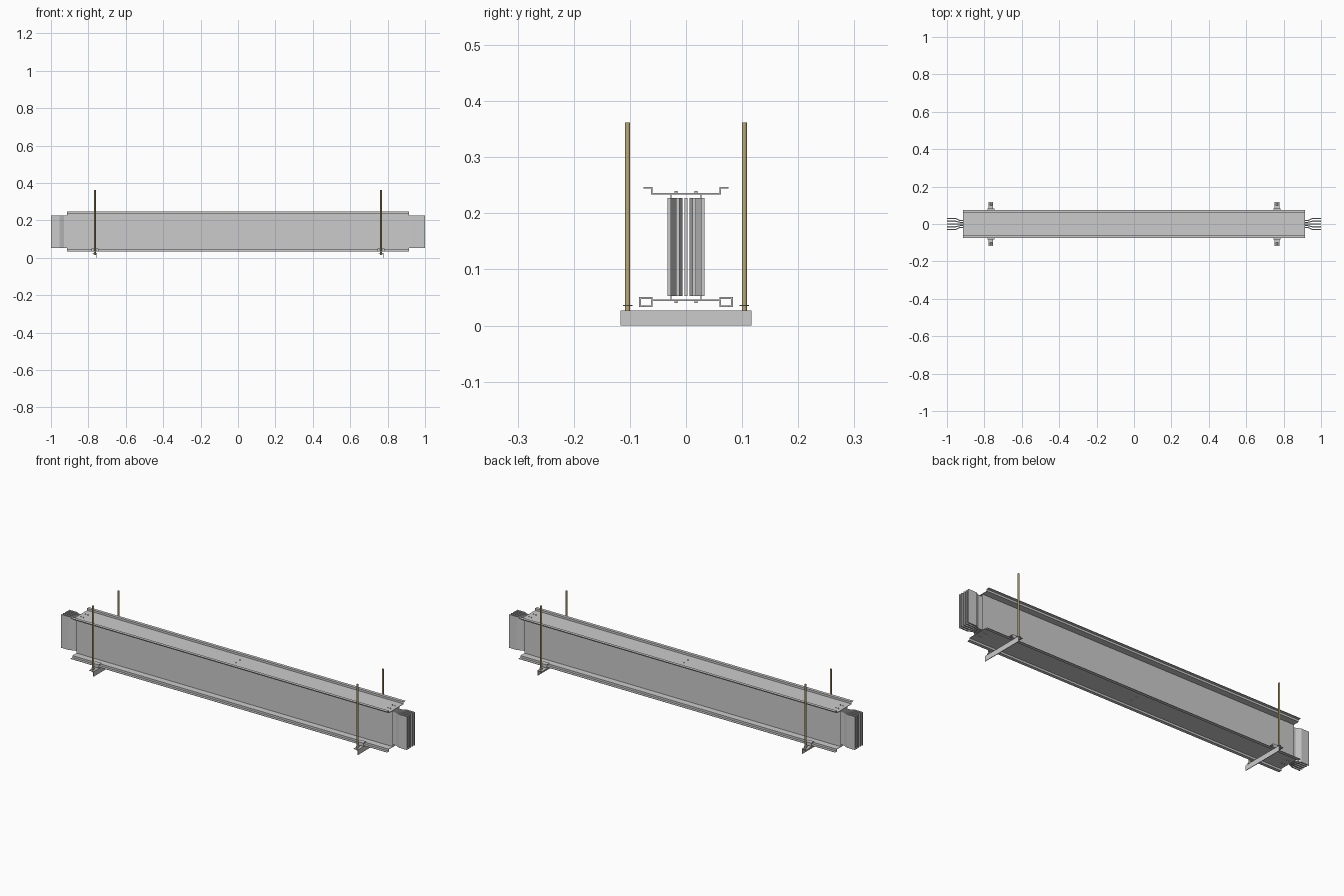
import bpy, bmesh
from mathutils import Vector

if "Cube" in bpy.data.objects:
    bpy.data.objects.remove(bpy.data.objects["Cube"])

MID = 0.14  # mid height of the trunking


def material(name, rgb):
    m = bpy.data.materials.new(name)
    m.diffuse_color = (*rgb, 1)
    m.use_nodes = True
    m.node_tree.nodes["Principled BSDF"].inputs["Base Color"].default_value = m.diffuse_color
    return m


brass = material("brass", (0.50, 0.40, 0.18))


def prism(name, loop, axis, a, b):
    """Extrude a closed 2D loop: axis 'x' takes (y, z), axis 'z' takes (x, y), axis 'y' takes (x, z)."""
    place = {"x": lambda p, t: (t, p[0], p[1]),
             "y": lambda p, t: (p[0], t, p[1]),
             "z": lambda p, t: (p[0], p[1], t)}[axis]
    bm = bmesh.new()
    face = bm.faces.new([bm.verts.new(place(p, a)) for p in loop])
    ext = bmesh.ops.extrude_face_region(bm, geom=[face])
    verts = [g for g in ext["geom"] if isinstance(g, bmesh.types.BMVert)]
    shift = Vector(place((0, 0), b - a))
    bmesh.ops.translate(bm, verts=verts, vec=shift)
    bmesh.ops.recalc_face_normals(bm, faces=bm.faces)
    me = bpy.data.meshes.new(name)
    bm.to_mesh(me)
    bm.free()
    ob = bpy.data.objects.new(name, me)
    bpy.context.collection.objects.link(ob)
    return ob


def box(name, x0, x1, y0, y1, z0, z1):
    return prism(name, [(x0, y0), (x1, y0), (x1, y1), (x0, y1)], "z", z0, z1)


def ribbon(points, t):
    """Closed outline of a sheet of thickness t, centred on an open path."""
    pts = [Vector(p) for p in points]
    left, right = [], []
    for i, p in enumerate(pts):
        d = [(pts[j + 1] - pts[j]).normalized() for j in (i - 1, i) if 0 <= j < len(pts) - 1]
        n = [Vector((-v.y, v.x)) for v in d]
        m = sum(n, Vector((0, 0))).normalized()
        m *= t / 2 / m.dot(n[0])
        left.append(p + m)
        right.append(p - m)
    return left + right[::-1]


def cylinder(name, x, y, z0, z1, r, n=16):
    bpy.ops.mesh.primitive_cylinder_add(vertices=n, radius=r, depth=z1 - z0,
                                        location=(x, y, (z0 + z1) / 2))
    ob = bpy.context.object
    ob.name = name
    if n > 8:
        bpy.ops.object.shade_smooth_by_angle()
    return ob


# Folded top and bottom covers
hat = [(-0.076, 0.1055), (-0.061, 0.1055), (-0.061, 0.095),
       (0.061, 0.095), (0.061, 0.1055), (0.076, 0.1055)]
for name, s in (("top_cover", 1), ("bottom_cover", -1)):
    prism(name, ribbon([(y, MID + s * z) for y, z in hat], 0.002), "x", -0.915, 0.915)
    # Rivets at both ends and in the middle
    for x in (-0.895, -0.88, 0, 0.88, 0.895):
        for y in (-0.018, 0.018):
            zc = MID + s * 0.0975
            cylinder("cover_rivet", x, y, zc - 0.002, zc + 0.002, 0.0025, 12)

# Side plates of the housing
for s in (-1, 1):
    y0, y1 = sorted((s * 0.0255, s * 0.028))
    box("side_plate", -0.915, 0.915, y0, y1, MID - 0.095, MID + 0.095)

# Conductor bars, packed inside and fanned out at the ends
for i in range(-2, 3):
    a, b = i * 0.009, i * 0.015
    path = [(-0.998, b), (-0.955, b), (-0.93, a), (0.93, a), (0.955, b), (0.998, b)]
    path[0], path[-1] = (-1, b), (1, b)
    prism("conductor_bar", ribbon(path, 0.006), "z", 0.053, 0.227)

# Hangers: angle strut, rods, washers, nuts and hook clamps
for x in (-0.765, 0.765):
    angle = [(x - 0.014, 0.027), (x - 0.014, 0.024), (x + 0.009, 0.024),
             (x + 0.009, 0), (x + 0.012, 0), (x + 0.012, 0.027)]
    prism("hanger_strut", angle, "y", -0.117, 0.117)
    for s in (-1, 1):
        y = s * 0.104
        rod = cylinder("hanger_rod", x, y, 0.016, 0.362, 0.0045)
        rod.data.materials.append(brass)
        cylinder("rod_washer", x, y, 0.0345, 0.0365, 0.0085)
        cylinder("rod_nut", x, y, 0.0185, 0.0240, 0.0075, 6)
        hook = [(s * 0.060, 0.049), (s * 0.082, 0.049), (s * 0.082, 0.0345), (s * 0.073, 0.0345)]
        prism("cover_clamp", ribbon(hook, 0.003), "x", x - 0.018, x + 0.018)
